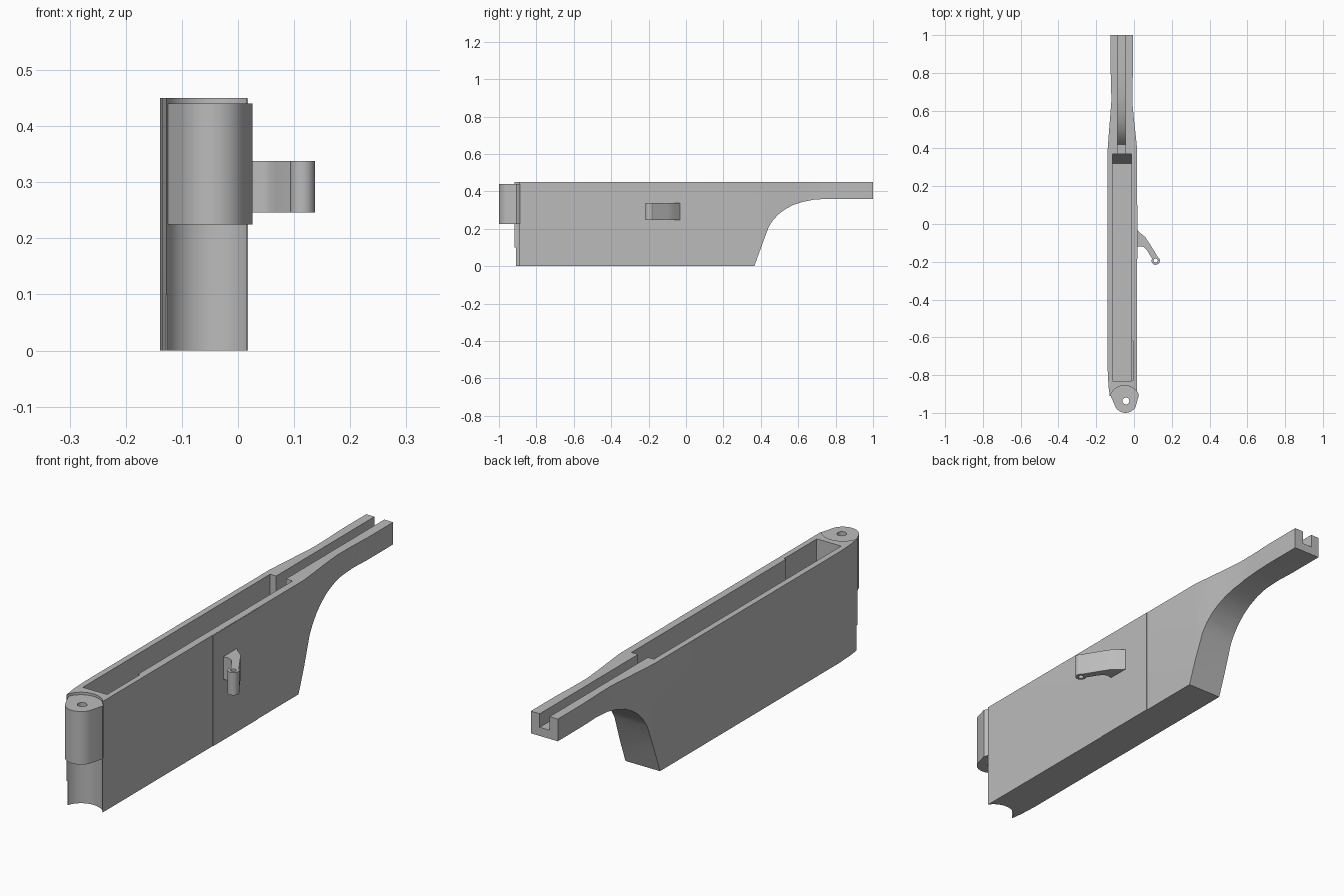
import bpy
import bmesh
import math
from mathutils import Vector

if "Cube" in bpy.data.objects:
    bpy.data.objects.remove(bpy.data.objects["Cube"])

grey = bpy.data.materials.new("plain grey")
grey.use_nodes = True
grey.diffuse_color = (0.5, 0.5, 0.5, 1)
grey.node_tree.nodes["Principled BSDF"].inputs["Base Color"].default_value = (0.5, 0.5, 0.5, 1)


def prism(name, points, low, high, axis="z"):
    """Extrude an outline along z (points are x, y) or along x (points are y, z)."""
    bm = bmesh.new()
    place = (lambda a, b: (a, b, low)) if axis == "z" else (lambda a, b: (low, a, b))
    face = bm.faces.new([bm.verts.new(place(a, b)) for a, b in points])
    push = Vector((0, 0, high - low)) if axis == "z" else Vector((high - low, 0, 0))
    new = bmesh.ops.extrude_face_region(bm, geom=[face])["geom"]
    bmesh.ops.translate(bm, vec=push, verts=[v for v in new if isinstance(v, bmesh.types.BMVert)])
    bmesh.ops.recalc_face_normals(bm, faces=bm.faces)
    mesh = bpy.data.meshes.new(name)
    bm.to_mesh(mesh)
    bm.free()
    mesh.materials.append(grey)
    obj = bpy.data.objects.new(name, mesh)
    bpy.context.collection.objects.link(obj)
    return obj


def box(name, x0, x1, y0, y1, z0, z1):
    return prism(name, [(x0, y0), (x1, y0), (x1, y1), (x0, y1)], z0, z1)


def arc(cx, cy, r, start, end, n):
    angles = [math.radians(start + (end - start) * i / n) for i in range(n + 1)]
    return [(cx + r * math.cos(a), cy + r * math.sin(a)) for a in angles]


def disc(name, cx, cy, r, z0, z1, n=32):
    return prism(name, arc(cx, cy, r, 0, 360, n)[:-1], z0, z1)


def combine(obj, tool, operation="DIFFERENCE"):
    mod = obj.modifiers.new(operation, "BOOLEAN")
    mod.object, mod.operation, mod.solver = tool, operation, "EXACT"
    bpy.context.view_layer.objects.active = obj
    bpy.ops.object.modifier_apply(modifier=mod.name)
    bpy.data.objects.remove(tool)


def smooth(obj):
    bpy.ops.object.select_all(action="DESELECT")
    obj.select_set(True)
    bpy.context.view_layer.objects.active = obj
    bpy.ops.object.shade_smooth_by_angle(angle=math.radians(30))


PIVOT_X, PIVOT_Y = -0.05, -0.935
TOP = 0.45

# Housing and tail: plan outline intersected with the side profile
plan = [(-0.127, -0.92), (-0.03, -0.92), (0.016, -0.91), (0.016, 0.4), (0.009, 0.47),
        (-0.002, 0.57), (-0.009, 0.65), (-0.008, 0.74), (-0.004, 0.84), (-0.004, 1),
        (-0.125, 1), (-0.125, 0.84), (-0.121, 0.74), (-0.12, 0.65), (-0.126, 0.57),
        (-0.134, 0.47), (-0.139, 0.4), (-0.139, -0.78), (-0.135, -0.86)]
side = [(-1, 0), (0.365, 0), (0.442, 0.21), (0.465, 0.245), (0.495, 0.278), (0.53, 0.304),
        (0.57, 0.326), (0.62, 0.343), (0.68, 0.355), (0.75, 0.36), (1.1, 0.36),
        (1.1, TOP), (-1, TOP)]
body = prism("housing", plan, -0.1, 0.6)
combine(body, prism("side_profile", side, -0.3, 0.3, "x"), "INTERSECT")

# Long pocket with a sloped rear wall and a wider front stretch
pocket = [(-0.83, 0.03), (0.32, 0.03), (0.37, 0.18), (0.37, 0.6), (-0.83, 0.6)]
combine(body, prism("pocket_cutter", pocket, -0.115, -0.014, "x"))
combine(body, box("pocket_relief_cutter", -0.1, -0.006, -0.829, -0.62, 0.04, 0.6))

# Narrow slot along the tail
slot = [(0.35, 0.25), (0.42, 0.25), (0.45, 0.29), (0.49, 0.323), (0.54, 0.35), (0.6, 0.37),
        (0.68, 0.385), (0.76, 0.392), (0.83, 0.395), (1.1, 0.395), (1.1, 0.6), (0.35, 0.6)]
combine(body, prism("slot_cutter", slot, -0.088, -0.044, "x"))

# Hollow front end around the hinge
combine(body, disc("hinge_clearance", PIVOT_X, PIVOT_Y, 0.08, -0.2, 0.7, 48))
combine(body, box("front_step_cutter", -0.2, 0.1, -1, -0.91, -0.1, 0.1))
smooth(body)

# Hinge knuckle with a pin hole
outline = (arc(-0.045, -0.94, 0.06, 205, 335, 18) + [(0.026, -0.905), (0.02, -0.89)]
           + arc(PIVOT_X, PIVOT_Y, 0.081, 40, 140, 14) + [(-0.126, -0.905)])
knuckle = prism("hinge_knuckle", outline, 0.225, 0.44)
combine(knuckle, disc("pin_hole_cutter", -0.043, -0.937, 0.018, 0.1, 0.6))
smooth(knuckle)

# Thin plate on the side wall
box("side_plate", 0.01, 0.018, -0.185, 0.1, 0, TOP - 0.001)

# Hooked side arm ending in a drilled eye
arm_plan = [(0.012, -0.025), (0.03, -0.045), (0.06, -0.07), (0.08, -0.1), (0.133, -0.186),
            (0.113, -0.195), (0.095, -0.182), (0.068, -0.138), (0.055, -0.124), (0.04, -0.118),
            (0.012, -0.12)]
arm = prism("side_arm", arm_plan[::-1], 0.246, 0.338)
combine(arm, disc("arm_eye", 0.115, -0.194, 0.022, 0.246, 0.338), "UNION")
combine(arm, disc("eye_hole_cutter", 0.115, -0.194, 0.011, 0.1, 0.6, 20))
smooth(arm)
